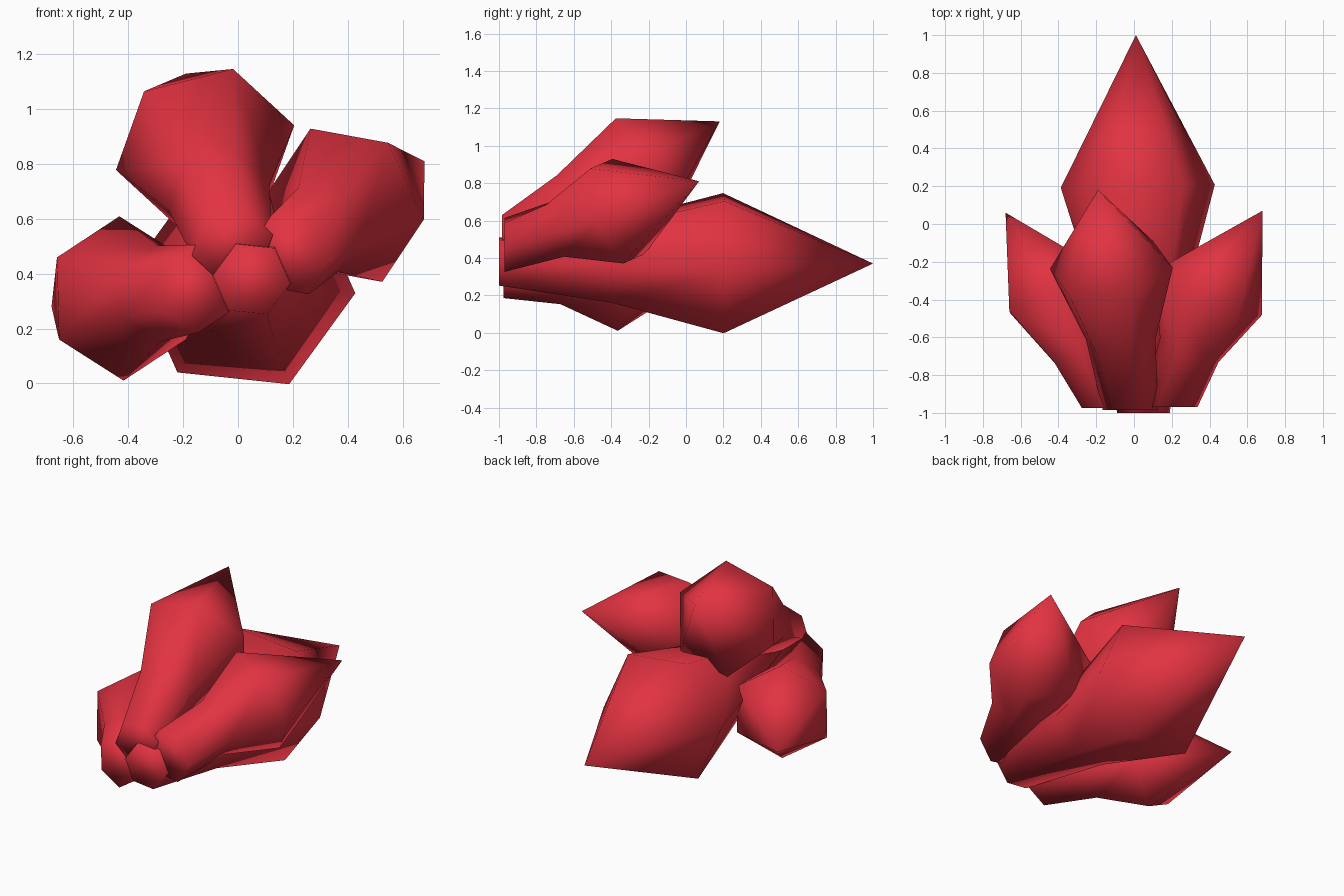
import bpy, bmesh, math
from mathutils import Vector

if "Cube" in bpy.data.objects:
    bpy.data.objects.remove(bpy.data.objects["Cube"])

red = bpy.data.materials.new("crystal red")
red.diffuse_color = (0.76, 0.033, 0.053, 1)
red.use_nodes = True
red.node_tree.nodes["Principled BSDF"].inputs["Base Color"].default_value = red.diffuse_color


def crystal(name, base, centre, tip, radius, phase, base_r, mid_r):
    """Six-sided spindle: flat capped foot, waist ring, widest ring, point."""
    base, centre, tip = Vector(base), Vector(centre), Vector(tip)
    d = (tip - base).normalized()
    right = d.cross(Vector((0, 0, 1))).normalized()
    up = right.cross(d)
    bm = bmesh.new()
    rings = []
    for c, r in ((base, base_r), (base.lerp(centre, 0.5), mid_r), (centre, radius)):
        ring = []
        for i in range(6):
            a = math.radians(phase + 60 * i)
            p = c + r * (math.cos(a) * right + math.sin(a) * up)
            if c is base:  # all feet are cut off square to the front
                p.y = base.y
            ring.append(bm.verts.new(p))
        rings.append(ring)
    point = bm.verts.new(tip)
    bm.faces.new(rings[0])
    for i in range(6):
        j = (i + 1) % 6
        for lo, hi in zip(rings, rings[1:]):
            bm.faces.new((lo[i], lo[j], hi[j], hi[i]))
        bm.faces.new((rings[2][i], rings[2][j], point))
    bmesh.ops.recalc_face_normals(bm, faces=bm.faces[:])
    for f in bm.faces:
        f.smooth = True
    mesh = bpy.data.meshes.new(name)
    bm.to_mesh(mesh)
    bm.free()
    mesh.materials.append(red)
    bpy.context.collection.objects.link(bpy.data.objects.new(name, mesh))


# large crystal pointing straight back
crystal("long_crystal", (0.05, -1.0, 0.38), (0.02, 0.20, 0.372), (0.01, 1.0, 0.37),
        0.41, 54, 0.14, 0.235)
# low crystal leaning left
crystal("left_crystal", (-0.15, -0.975, 0.345), (-0.425, -0.35, 0.31), (-0.68, 0.06, 0.28),
        0.30, 30, 0.16, 0.175)
# crystal leaning right and up
crystal("right_crystal", (0.19, -0.97, 0.47), (0.395, -0.365, 0.65), (0.68, 0.07, 0.81),
        0.31, 50, 0.16, 0.17)
# upper crystal
crystal("upper_crystal", (-0.02, -0.985, 0.50), (-0.12, -0.235, 0.86), (-0.19, 0.18, 1.13),
        0.335, 16, 0.15, 0.19)
